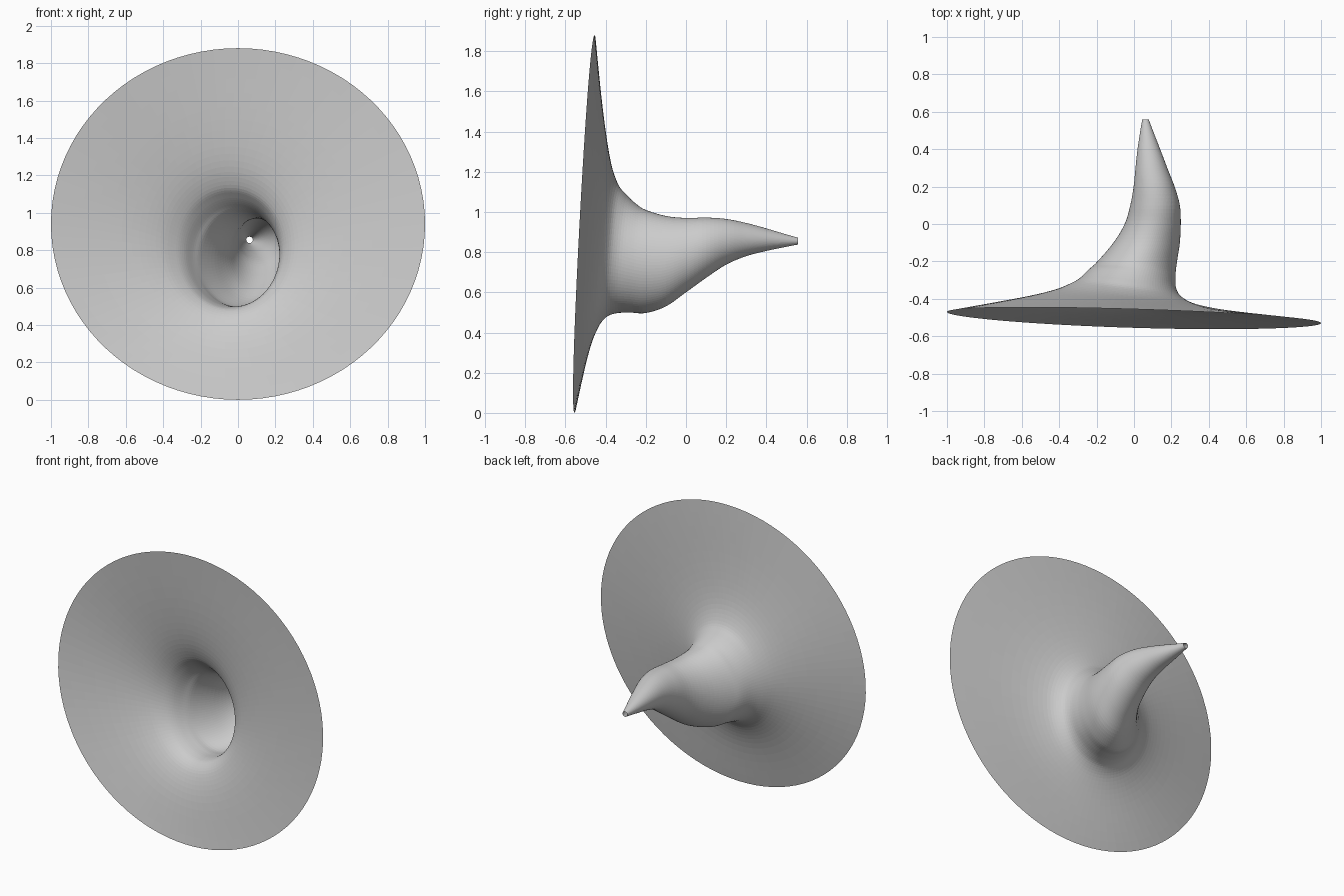
import bpy, bmesh, math

if "Cube" in bpy.data.objects:
    bpy.data.objects.remove(bpy.data.objects["Cube"])

SEGMENTS = 96
STEPS = 5

# Flared mouth: left (x, y), right (x, y), bottom (z, y), top (z, y) of each ring
stations = [
    (-1.00, -.470, 1.00, -.530, 0.00, -.555, 1.88, -.455),
    (-.620, -.400, .560, -.478, .270, -.500, 1.50, -.422),
    (-.440, -.358, .350, -.437, .410, -.450, 1.28, -.390),
    (-.345, -.322, .260, -.395, .475, -.400, 1.15, -.348),
    (-.290, -.290, .226, -.345, .496, -.345, 1.09, -.302),
    (-.240, -.242, .222, -.275, .499, -.275, 1.04, -.248),
]
# Curling tube: y, left x, right x, bottom z, top z
tube = [
    (-.20, -.195, .230, .497, 1.01),
    (-.10, -.110, .245, .530, .980),
    (0.00, -.050, .250, .600, .970),
    (0.10, -.020, .245, .672, .972),
    (0.20, -.002, .217, .738, .965),
    (0.30, .008, .178, .780, .945),
    (0.40, .019, .140, .806, .918),
    (0.50, .034, .101, .827, .888),
    (.558, .044, .079, .838, .872),
]
stations += [(l, y, r, y, b, y, t, y) for y, l, r, b, t in tube]


def spline(p0, p1, p2, p3, t):
    return [b + .5 * t * (c - a + t * (2*a - 5*b + 4*c - d + t * (3*(b - c) + d - a)))
            for a, b, c, d in zip(p0, p1, p2, p3)]


# Smoothly interpolate the stations
last = len(stations) - 1
rings = []
for i in range(last):
    p0 = stations[i - 1] if i else [2*a - b for a, b in zip(stations[0], stations[1])]
    p3 = stations[min(i + 2, last)]
    for k in range(STEPS):
        rings.append(spline(p0, stations[i], stations[i + 1], p3, k / STEPS))
rings.append(stations[last])

# Loft the open horn surface
bm = bmesh.new()
loops = []
for l, yl, r, yr, b, yb, t, yt in rings:
    loop = []
    for k in range(SEGMENTS):
        a = 2 * math.pi * k / SEGMENTS
        c, s = math.cos(a), math.sin(a)
        y = (c*c * (yl + yr) + s*s * (yb + yt) + c * (yr - yl) + s * (yt - yb)) / 2
        loop.append(bm.verts.new(((l + r)/2 + c * (r - l)/2, y, (b + t)/2 + s * (t - b)/2)))
    loops.append(loop)
for A, B in zip(loops, loops[1:]):
    for k in range(SEGMENTS):
        n = (k + 1) % SEGMENTS
        bm.faces.new((A[k], B[k], B[n], A[n]))
bmesh.ops.recalc_face_normals(bm, faces=bm.faces)
mesh = bpy.data.meshes.new("curled_horn")
bm.to_mesh(mesh)
bm.free()
bpy.context.collection.objects.link(bpy.data.objects.new("curled_horn", mesh))
